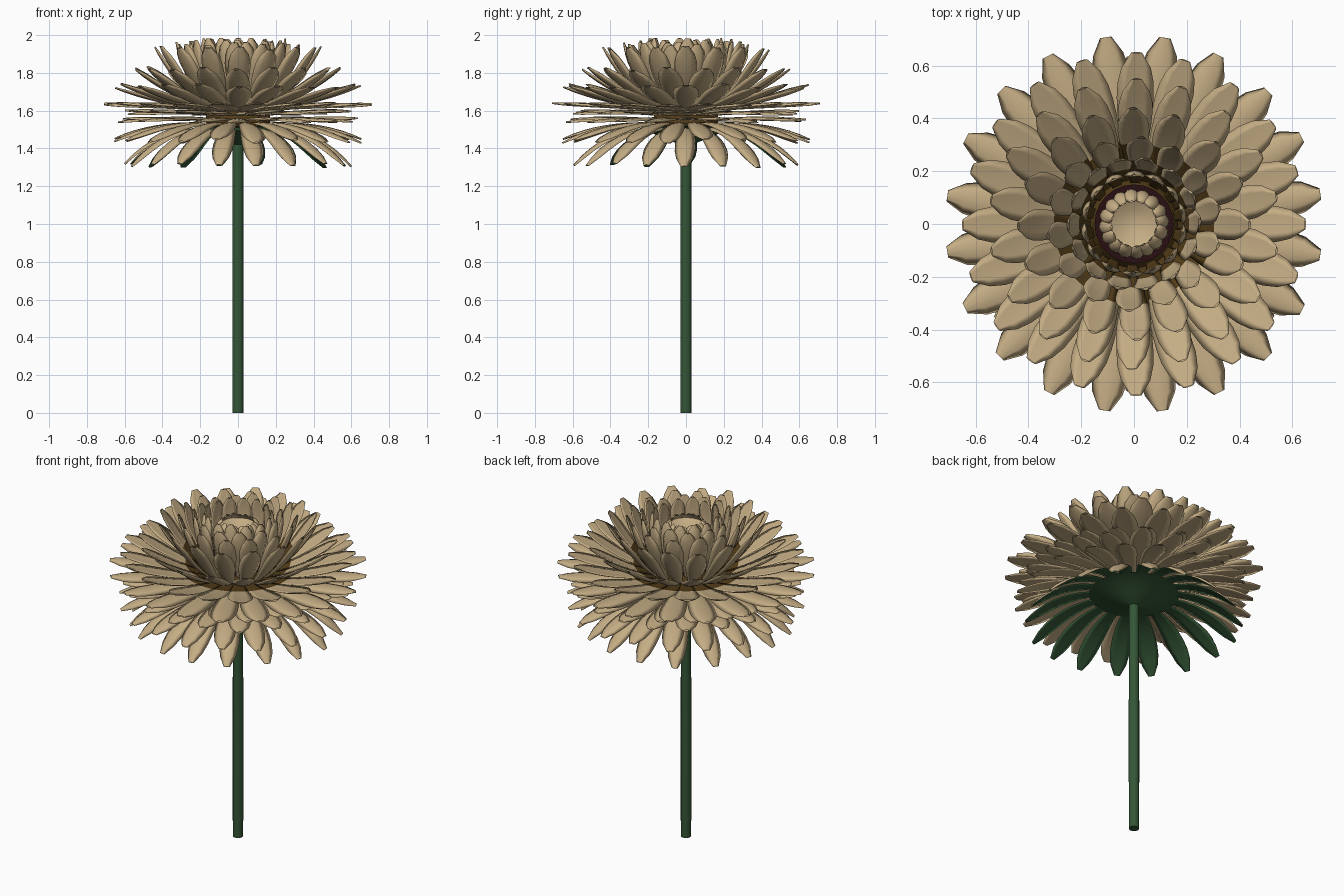
import bpy, bmesh, math, random
from mathutils import Vector, Matrix

if "Cube" in bpy.data.objects:
    bpy.data.objects.remove(bpy.data.objects["Cube"])

random.seed(4)

def material(name, rgb):
    m = bpy.data.materials.new(name)
    m.diffuse_color = (*rgb, 1)
    m.use_nodes = True
    m.node_tree.nodes["Principled BSDF"].inputs["Base Color"].default_value = m.diffuse_color
    return m

CREAM = material("cream petal", (0.56, 0.42, 0.235))
BROWN = material("brown petal base", (0.09, 0.048, 0.01))
GREEN = material("leaf green", (0.035, 0.095, 0.038))
MAROON = material("dark maroon", (0.022, 0.005, 0.007))

def finish(bm, name, mats):
    bmesh.ops.remove_doubles(bm, verts=bm.verts, dist=0.0002)
    bmesh.ops.recalc_face_normals(bm, faces=bm.faces)
    for f in bm.faces:
        f.smooth = True
    me = bpy.data.meshes.new(name)
    bm.to_mesh(me)
    bm.free()
    for m in mats:
        me.materials.append(m)
    ob = bpy.data.objects.new(name, me)
    bpy.context.collection.objects.link(ob)
    return ob

WIDTHS = [0.45, 0.5, 0.6, 0.72, 0.85, 0.95, 1.0, 0.98, 0.8, 0.3]
ACROSS = [-1, -0.5, 0, 0.5, 1]

def petal_ring(name, count, offset, path, width, cup=0.012, thick=0.008,
               jitter=0.012, under=0, dark=0.28):
    """Ring of lens-section petals along a curved (radius, height) path."""
    a, b, c = (Vector(p) for p in path)
    bm = bmesh.new()
    n = len(WIDTHS)
    for k in range(count):
        rot = Matrix.Rotation(math.radians(offset) + 2 * math.pi * k / count, 3, 'Z')
        dz = random.uniform(-jitter, jitter)
        skew = random.uniform(-jitter, jitter)
        for side in (1, -1):
            rows = []
            for i, w in enumerate(WIDTHS):
                t = i / (n - 1)
                p = a * (1 - t) ** 2 + b * 2 * t * (1 - t) + c * t * t
                d = ((b - a) * (1 - t) + (c - b) * t).normalized()
                nr, nz = -d.y, d.x
                row = []
                for s in ACROSS:
                    h = cup * s * s * w + side * thick * (1 - s * s) * (0.4 + 0.6 * w)
                    v = Vector((p.x + nr * h, s * w * width / 2 + skew * t * t,
                                p.y + nz * h + dz * t * t))
                    row.append(bm.verts.new(rot @ v))
                rows.append(row)
            for i in range(n - 1):
                for j in range(4):
                    f = bm.faces.new((rows[i][j], rows[i + 1][j],
                                      rows[i + 1][j + 1], rows[i][j + 1]))
                    # dark bases on the upper faces only
                    if side > 0 and (i + 0.5) / (n - 1) < dark:
                        f.material_index = 1
                    elif side < 0:
                        f.material_index = under
    return finish(bm, name, [CREAM, BROWN, GREEN])

def lathe(name, profile, mat, sides=24):
    """Surface of revolution from (radius, height) points."""
    bm = bmesh.new()
    vs = [bm.verts.new((r, 0, z)) for r, z in profile]
    es = [bm.edges.new(e) for e in zip(vs, vs[1:])]
    bmesh.ops.spin(bm, geom=vs + es, cent=(0, 0, 0), axis=(0, 0, 1),
                   angle=2 * math.pi, steps=sides)
    ob = finish(bm, name, [mat])
    ob.data.set_sharp_from_angle(angle=math.radians(45))
    return ob

# Stem, calyx and flower core
lathe("stem", [(0, 0), (0.029, 0), (0.03, 0.6), (0.028, 1.47), (0, 1.47)], GREEN, 12)
lathe("calyx", [(0.028, 1.42), (0.07, 1.435), (0.12, 1.455), (0.19, 1.485),
                (0.25, 1.495), (0.2, 1.51), (0, 1.52)], GREEN)
lathe("core", [(0, 1.5), (0.17, 1.52), (0.17, 1.63), (0.15, 1.66), (0, 1.66)], BROWN)
lathe("heart", [(0, 1.6), (0.15, 1.6), (0.15, 1.74), (0, 1.74)], MAROON)

# Drooping and flat outer petals
petal_ring("drooping_petals", 18, 0, [(0.12, 1.50), (0.40, 1.53), (0.60, 1.31)], 0.11,
           cup=-0.01, under=2, dark=0.1)
petal_ring("lower_petals", 20, 9, [(0.12, 1.53), (0.42, 1.55), (0.66, 1.44)], 0.12,
           cup=-0.008, dark=0.2)
petal_ring("lower_flat_petals", 20, 0, [(0.12, 1.55), (0.4, 1.565), (0.635, 1.55)], 0.125,
           cup=-0.008, dark=0.25)
petal_ring("short_flat_petals", 20, 4, [(0.12, 1.575), (0.36, 1.60), (0.60, 1.59)], 0.125,
           cup=-0.01, dark=0.25)
petal_ring("flat_petals", 20, 9, [(0.14, 1.60), (0.42, 1.63), (0.715, 1.635)], 0.145,
           cup=-0.012, jitter=0.006, dark=0.3)
# Rising petals
petal_ring("wide_rising_petals", 20, 0, [(0.15, 1.61), (0.40, 1.63), (0.65, 1.73)], 0.14,
           dark=0.38)
petal_ring("middle_rising_petals", 18, 10, [(0.16, 1.62), (0.36, 1.67), (0.55, 1.82)], 0.13,
           dark=0.35)
petal_ring("steep_petals", 16, 0, [(0.19, 1.63), (0.33, 1.74), (0.44, 1.93)], 0.12, dark=0.4)
petal_ring("inner_petals", 14, 9, [(0.18, 1.64), (0.29, 1.78), (0.33, 1.955)], 0.105, dark=0.3)
petal_ring("upright_petals", 14, 0, [(0.17, 1.66), (0.25, 1.83), (0.25, 1.97)], 0.095, dark=0.3)
petal_ring("crown_petals", 14, 11, [(0.16, 1.68), (0.215, 1.85), (0.185, 1.975)], 0.085, dark=0.3)
# Closed bud with a shallow bowl in the middle
petal_ring("bud_petals", 16, 5, [(0.115, 1.72), (0.15, 1.88), (0.085, 1.925)], 0.07,
           jitter=0.006, dark=0)
lathe("bud_bowl", [(0.11, 1.72), (0.118, 1.86), (0.105, 1.895), (0.085, 1.885),
                   (0.05, 1.865), (0, 1.858)], CREAM)
